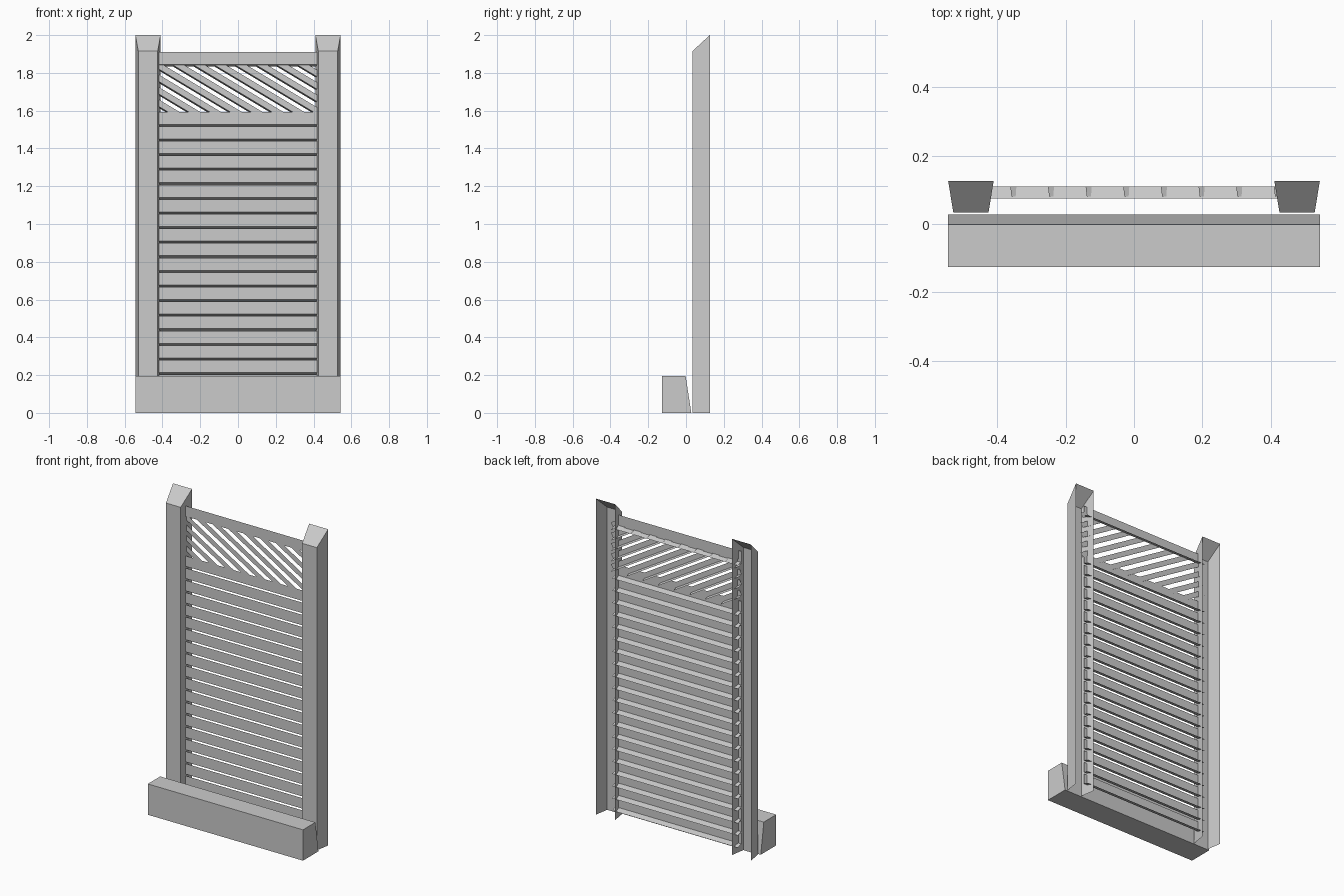
import bpy, math
from mathutils import Vector

if "Cube" in bpy.data.objects:
    bpy.data.objects.remove(bpy.data.objects["Cube"])


def make(name, verts, faces):
    mesh = bpy.data.meshes.new(name)
    mesh.from_pydata(verts, [], faces)
    mesh.update()
    obj = bpy.data.objects.new(name, mesh)
    bpy.context.collection.objects.link(obj)
    return obj


def strip(name, profile, a, b):
    """Sweep an open (depth, height) profile from a to b, both (x, z)."""
    a, b = Vector(a), Vector(b)
    d = (b - a).normalized()
    up = Vector((-d.y, d.x))
    verts = []
    for y, h in profile:
        for p in (a, b):
            q = p + up * h
            verts.append((q.x, y, q.y))
    faces = [(2*i, 2*i+1, 2*i+3, 2*i+2) for i in range(len(profile) - 1)]
    return make(name, verts, faces)


HALF = 0.543
FRONT, BACK = 0.034, 0.126

# Solid base beam with a sloped back
section = [(-0.126, 0), (0.028, 0), (-0.002, 0.195), (-0.126, 0.195)]
verts = [(x, y, z) for x in (-HALF, HALF) for y, z in section]
make("base_beam", verts, [(0, 3, 2, 1), (4, 5, 6, 7)] +
     [(i, (i + 1) % 4, (i + 1) % 4 + 4, i + 4) for i in range(4)])

# Posts: tapered channels, open at back and bottom, with sloped caps
for side, label in ((-1, "left"), (1, "right")):
    plan = [(HALF, BACK), (0.528, FRONT), (0.425, FRONT), (0.41, BACK)]
    verts = [(side * x, y, 0) for x, y in plan]
    verts += [(side * x, y, 2.0 if y == BACK else 1.915) for x, y in plan]
    faces = [(0, 1, 5, 4), (1, 2, 6, 5), (2, 3, 7, 6), (4, 5, 6, 7)]
    if side == 1:
        faces = [f[::-1] for f in faces]
    make(label + "_post", verts, faces)

# Horizontal slats: upright front with a lip running back along the bottom
PITCH = 0.0773
slat = [(0.11, 0.0), (0.075, 0.011), (0.075, PITCH)]
for k in range(20):
    z = 0.048 + k * PITCH
    strip(f"slat_{k}", slat, (-0.44, z), (0.44, z))
strip("top_rail", slat, (-0.44, 1.833), (0.44, 1.833))

# Diagonal slats of the upper opening
SLOPE = 0.6
bar = [(0.11, -0.019), (0.08, -0.012), (0.08, 0.019)]
for k in range(12):
    x_top = -0.42 + 0.11 * k - 0.33   # where the bar crosses the top rail
    z_at = lambda x: 1.835 - SLOPE * (x - x_top)
    x_at = lambda z: x_top + (1.835 - z) / SLOPE
    x0 = max(-0.44, x_at(1.86))
    x1 = min(0.46, x_at(1.57))
    if x1 - x0 > 0.04:
        strip(f"diagonal_slat_{k}", bar, (x0, z_at(x0)), (x1, z_at(x1)))
